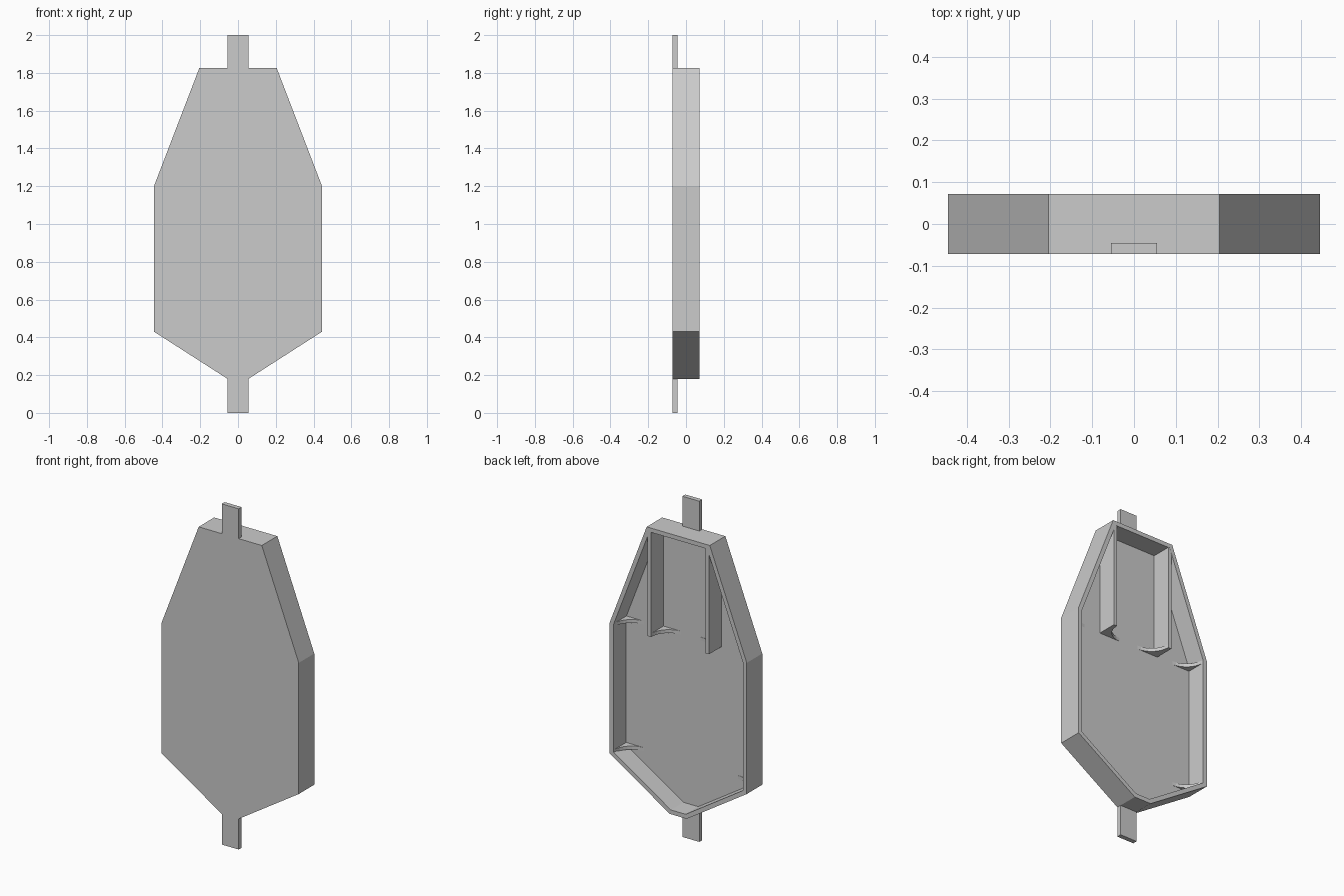
import bpy, bmesh, math

cube = bpy.data.objects.get("Cube")
if cube:
    bpy.data.objects.remove(cube, do_unlink=True)

FRONT, FLOOR, BACK = -0.072, -0.045, 0.072
WALL = 0.025

grey = bpy.data.materials.new("plain grey")
grey.use_nodes = True
grey.diffuse_color = (0.6, 0.6, 0.6, 1)
grey.node_tree.nodes["Principled BSDF"].inputs["Base Color"].default_value = (0.6, 0.6, 0.6, 1)


def finish(name, bm):
    bmesh.ops.recalc_face_normals(bm, faces=bm.faces[:])
    mesh = bpy.data.meshes.new(name)
    bm.to_mesh(mesh)
    bm.free()
    mesh.materials.append(grey)
    obj = bpy.data.objects.new(name, mesh)
    bpy.context.collection.objects.link(obj)
    return obj


def prism(bm, points, offset):
    """Extrude a polygon and return the moved end face."""
    base = bm.faces.new([bm.verts.new(p) for p in points])
    new = bmesh.ops.extrude_face_region(bm, geom=[base])["geom"]
    bmesh.ops.translate(bm, vec=offset, verts=[g for g in new if isinstance(g, bmesh.types.BMVert)])
    return next(g for g in new if isinstance(g, bmesh.types.BMFace))


def box(name, x0, x1, y0, y1, z0, z1):
    bm = bmesh.new()
    prism(bm, [(x0, y0, z0), (x1, y0, z0), (x1, y1, z0), (x0, y1, z0)], (0, 0, z1 - z0))
    return finish(name, bm)


def gusset(name, side, x, z, radius=0.115, thick=0.02):
    """Thin corner brace with a concave edge, pointing inward from x."""
    pts = [(x + 0.01, FLOOR - 0.01), (x + 0.01, FLOOR + radius)]
    for i in range(9):
        a = math.radians(180 - 90 * i / 8)
        pts.append((x - radius - radius * math.cos(a) * 1.0, FLOOR + radius - radius * math.sin(a)))
    pts.append((x - radius, FLOOR - 0.01))
    bm = bmesh.new()
    prism(bm, [(side * px, py, z) for px, py in pts], (0, 0, thick))
    return finish(name, bm)


# Hollow tray, open at the back
half = [(0.055, 0.18), (0.445, 0.43), (0.445, 1.2), (0.205, 1.825)]
outline = half + [(-x, z) for x, z in reversed(half)]
bm = bmesh.new()
back = prism(bm, [(x, FRONT, z) for x, z in outline], (0, BACK - FRONT, 0))
bmesh.ops.recalc_face_normals(bm, faces=bm.faces[:])
bmesh.ops.inset_region(bm, faces=[back], thickness=WALL, use_even_offset=True)
pocket = bmesh.ops.extrude_discrete_faces(bm, faces=[back])["faces"][0]
bmesh.ops.translate(bm, vec=(0, FLOOR - BACK, 0), verts=pocket.verts[:])
finish("tray", bm)

# End tabs, flush with the front
box("top_tab", -0.055, 0.055, FRONT, FLOOR, 1.82, 2.0)
box("bottom_tab", -0.055, 0.055, FRONT, FLOOR, 0.0, 0.185)

# Upper ribs and corner gussets on both sides
for side, label in ((1, "left"), (-1, "right")):
    box(label + "_rib", *sorted((side * 0.178, side * 0.2)), FLOOR - 0.01, BACK - 0.0005, 1.185, 1.81)
    gusset(label + "_rib_gusset", side, 0.178, 1.185)
    gusset(label + "_upper_gusset", side, 0.42, 1.18)
    gusset(label + "_lower_gusset", side, 0.42, 0.437)
